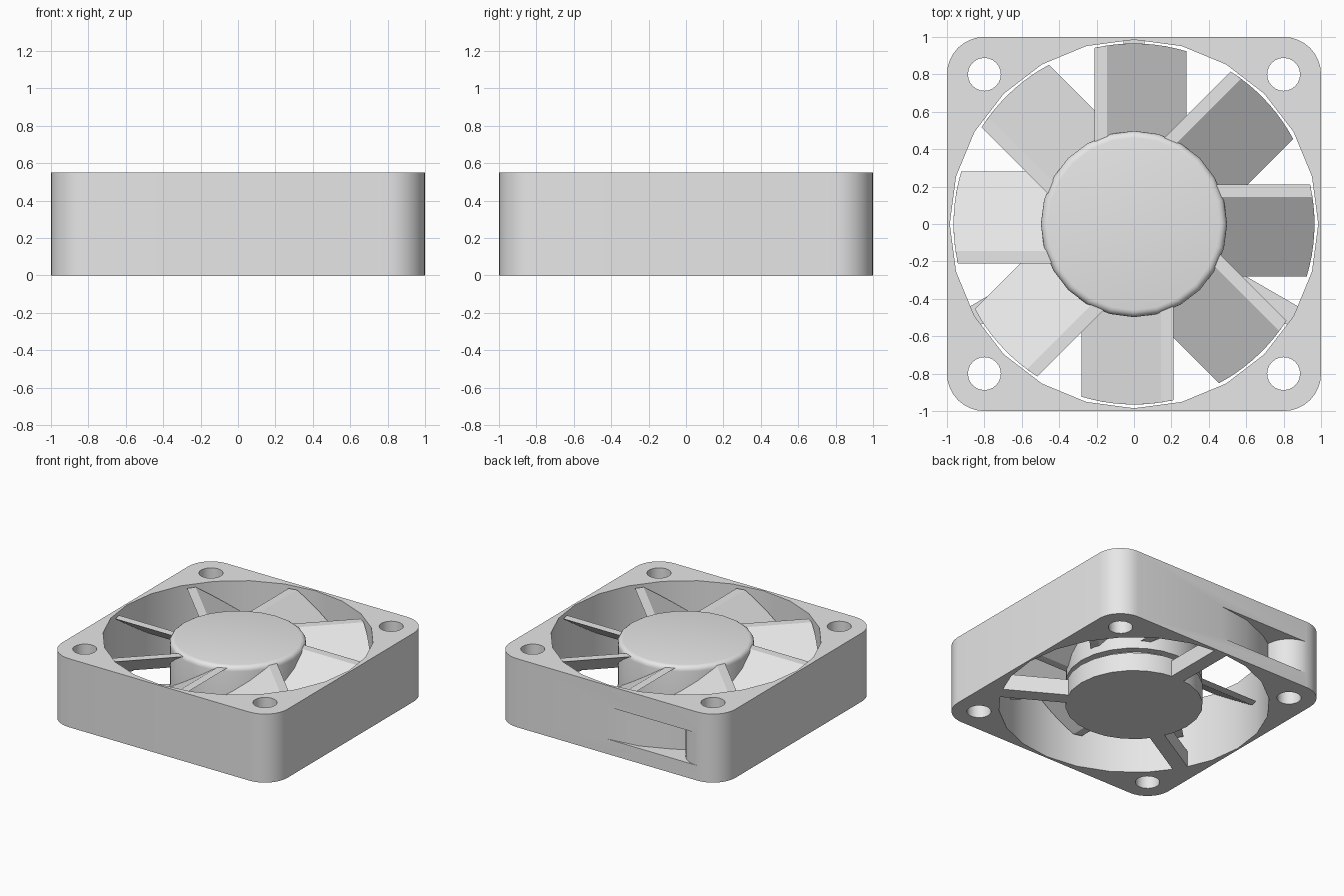
import bpy, bmesh, math
from mathutils import Matrix

cube = bpy.data.objects.get("Cube")
if cube:
    bpy.data.objects.remove(cube, do_unlink=True)

HEIGHT = 0.55
SIDES = 24

grey = bpy.data.materials.new("plain grey")
grey.use_nodes = True
grey.diffuse_color = (0.8, 0.8, 0.8, 1)
grey.node_tree.nodes["Principled BSDF"].inputs["Base Color"].default_value = (0.8, 0.8, 0.8, 1)


def make_object(name, bm):
    bmesh.ops.recalc_face_normals(bm, faces=bm.faces)
    mesh = bpy.data.meshes.new(name)
    bm.to_mesh(mesh)
    bm.free()
    mesh.materials.append(grey)
    obj = bpy.data.objects.new(name, mesh)
    bpy.context.collection.objects.link(obj)
    return obj


def select(obj):
    bpy.ops.object.select_all(action='DESELECT')
    obj.select_set(True)
    bpy.context.view_layer.objects.active = obj


def smooth(obj):
    select(obj)
    bpy.ops.object.shade_smooth_by_angle(angle=math.radians(31))


def arc(cx, cy, r, start, end, steps):
    angles = [math.radians(start + (end - start) * i / steps) for i in range(steps + 1)]
    return [(cx + r * math.cos(a), cy + r * math.sin(a)) for a in angles]


def prism(name, outline, z0, z1):
    bm = bmesh.new()
    face = bm.faces.new([bm.verts.new((x, y, z0)) for x, y in outline])
    extruded = bmesh.ops.extrude_face_region(bm, geom=[face])["geom"]
    top = [v for v in extruded if isinstance(v, bmesh.types.BMVert)]
    bmesh.ops.translate(bm, verts=top, vec=(0, 0, z1 - z0))
    return make_object(name, bm)


def lathe(name, profile):
    bm = bmesh.new()
    rings = [[bm.verts.new((x, y, z)) for x, y in arc(0, 0, r, 0, 360, SIDES)[:-1]]
             for r, z in profile]
    for a, b in zip(rings, rings[1:]):
        for i in range(SIDES):
            j = (i + 1) % SIDES
            bm.faces.new((a[i], a[j], b[j], b[i]))
    bm.faces.new(rings[0])
    bm.faces.new(rings[-1])
    obj = make_object(name, bm)
    smooth(obj)
    return obj


def cut(obj, cutter):
    cutter.hide_render = True
    mod = obj.modifiers.new("cut", 'BOOLEAN')
    mod.operation = 'DIFFERENCE'
    mod.solver = 'EXACT'
    mod.object = cutter
    select(obj)
    bpy.ops.object.modifier_apply(modifier=mod.name)
    bpy.data.objects.remove(cutter, do_unlink=True)


# Square housing with rounded corners
outline = []
for i, (sx, sy) in enumerate([(1, 1), (-1, 1), (-1, -1), (1, -1)]):
    outline += arc(0.8 * sx, 0.8 * sy, 0.2, 90 * i, 90 * i + 90, 8)
housing = prism("housing", outline, 0, HEIGHT)

# Air duct and corner screw holes
cut(housing, prism("duct_cutter", arc(0, 0, 0.985, 0, 360, SIDES)[:-1], -0.1, 0.7))
for sx in (1, -1):
    for sy in (1, -1):
        hole = arc(0.8 * sx, 0.8 * sy, 0.088, 0, 360, SIDES)[:-1]
        cut(housing, prism("hole_cutter", hole, -0.1, 0.7))

# Cable pocket in the back wall, between the duct and a corner pillar
pocket = [(0, 1.1)] + arc(0, 0, 1, 90, 120, 2) + arc(-0.8, 0.8, 0.2, 0, 90, 8) + [(-0.8, 1.1)]
cut(housing, prism("pocket_cutter", pocket, 0.12, 0.38))
smooth(housing)

# Fixed motor base with a narrower neck below the rotor
lathe("motor_base", [(0.5, 0), (0.5, 0.15), (0.44, 0.15), (0.44, 0.2)])

# Rotor hub with a rounded top rim
rim = arc(0.46, HEIGHT - 0.04, 0.038, 0, 90, 4)
lathe("rotor_hub", [(0.43, 0.19), (0.498, 0.19)] + rim)

# Three struts joining the motor base to the housing
for i, angle in enumerate((90, 210, 330)):
    strut = prism("strut_%d" % (i + 1),
                  [(0.4, -0.057), (0.988, -0.057), (0.988, 0.057), (0.4, 0.057)], 0, 0.13)
    strut.data.transform(Matrix.Rotation(math.radians(angle), 4, 'Z'))


# Tilted blade with a curved outer end
def blade(name, angle):
    bm = bmesh.new()
    steps, tip = 8, 0.965
    rows = []
    for k in range(steps + 1):
        f = k / steps
        z = 0.53 - 0.28 * f
        upper, lower = 0.145 - 0.425 * f, 0.21 - 0.425 * f
        rows.append([bm.verts.new(p) for p in (
            (0.41, upper, z), (math.sqrt(tip ** 2 - upper ** 2), upper, z),
            (math.sqrt(tip ** 2 - lower ** 2), lower, z), (0.41, lower, z))])
    for a, b in zip(rows, rows[1:]):
        for i in range(4):
            j = (i + 1) % 4
            bm.faces.new((a[i], a[j], b[j], b[i]))
    bm.faces.new(rows[0])
    bm.faces.new(rows[-1])
    bm.transform(Matrix.Rotation(angle, 4, 'Z'))
    smooth(make_object(name, bm))


for i in range(8):
    blade("blade_%d" % (i + 1), i * math.pi / 4)
